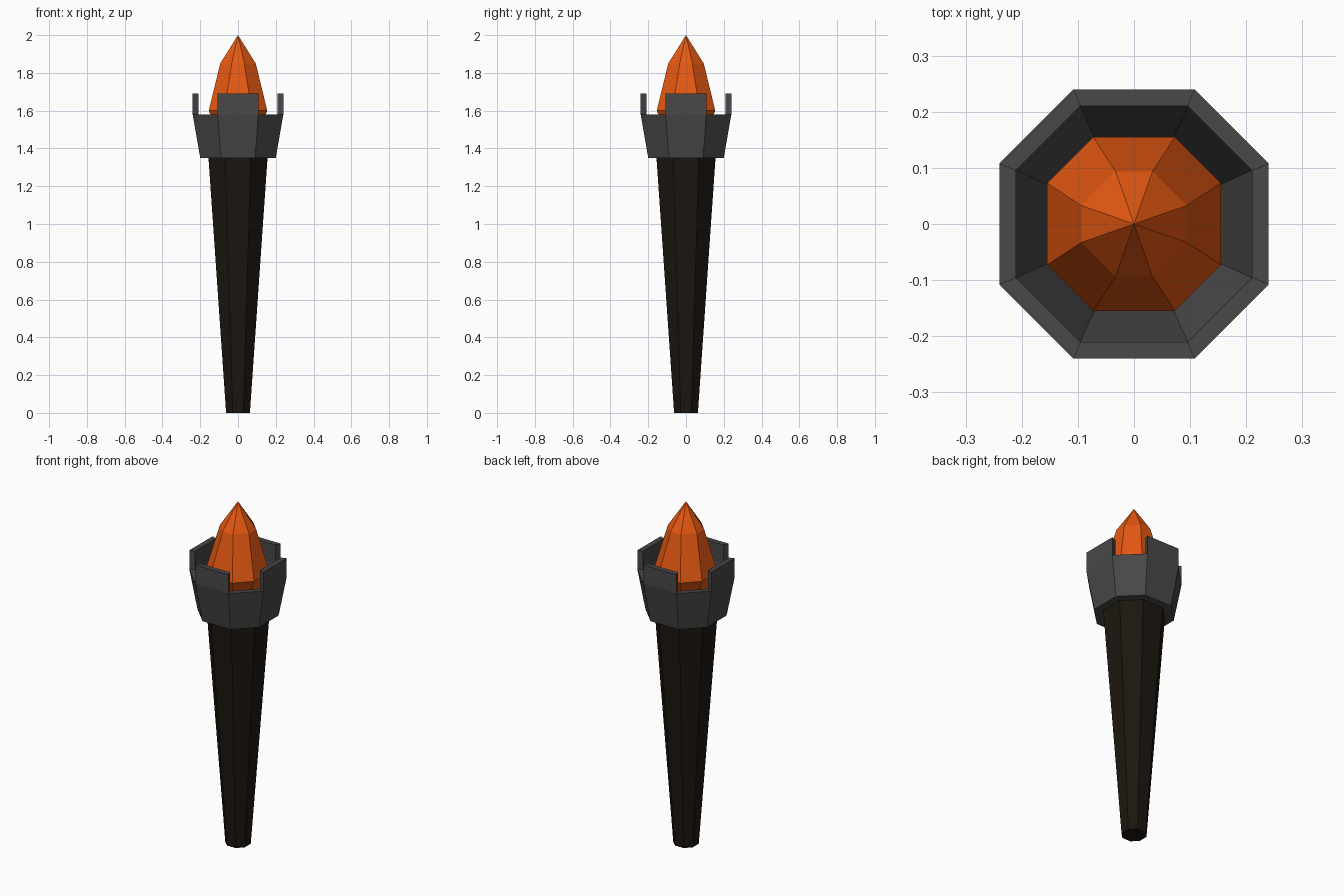
import bpy, bmesh

if "Cube" in bpy.data.objects:
    bpy.data.objects.remove(bpy.data.objects["Cube"])

def material(name, rgb):
    m = bpy.data.materials.new(name)
    m.diffuse_color = (*rgb, 1)
    m.use_nodes = True
    m.node_tree.nodes["Principled BSDF"].inputs["Base Color"].default_value = m.diffuse_color
    return m

def ring(bm, h, w, z):
    """Eight-sided ring: h = half width, w = half length of the axis-facing sides."""
    pts = [(h, -w), (h, w), (w, h), (-w, h), (-h, w), (-h, -w), (-w, -h), (w, -h)]
    return [bm.verts.new((x, y, z)) for x, y in pts]

def bridge(bm, a, b, twist=False):
    faces = []
    for i in range(8):
        j = (i + 1) % 8
        if twist:
            bm.faces.new((a[i], a[j], b[j]))
            bm.faces.new((a[i], b[j], b[i]))
        else:
            faces.append(bm.faces.new((a[i], a[j], b[j], b[i])))
    return faces

def finish(bm, name, mat):
    bmesh.ops.recalc_face_normals(bm, faces=bm.faces[:])
    me = bpy.data.meshes.new(name)
    bm.to_mesh(me)
    bm.free()
    me.materials.append(mat)
    ob = bpy.data.objects.new(name, me)
    bpy.context.collection.objects.link(ob)

# Tapered wooden handle
bm = bmesh.new()
low, high = ring(bm, 0.063, 0.028, 0), ring(bm, 0.157, 0.068, 1.36)
bridge(bm, low, high)
bm.faces.new(low[::-1])
bm.faces.new(high)
finish(bm, "handle", material("dark_wood", (0.012, 0.008, 0.005)))

# Hollow metal cup, with the four axis-facing rim segments raised
bm = bmesh.new()
base = ring(bm, 0.20, 0.09, 1.35)
outer = ring(bm, 0.24, 0.108, 1.58)
inner = ring(bm, 0.21, 0.096, 1.58)
floor = ring(bm, 0.15, 0.068, 1.40)
bm.faces.new(base[::-1])
bridge(bm, base, outer)
rim = bridge(bm, outer, inner)
bridge(bm, inner, floor)
bm.faces.new(floor)
res = bmesh.ops.extrude_face_region(bm, geom=rim[::2])
bmesh.ops.translate(bm, vec=(0, 0, 0.11),
                    verts=[g for g in res["geom"] if isinstance(g, bmesh.types.BMVert)])
finish(bm, "cup", material("dark_metal", (0.065, 0.065, 0.065)))

# Twisted faceted flame
bm = bmesh.new()
bottom = ring(bm, 0.10, 0.045, 1.48)
belly = ring(bm, 0.155, 0.073, 1.60)
shoulder = ring(bm, 0.094, 0.033, 1.85)
tip = bm.verts.new((0, 0, 2))
bm.faces.new(bottom[::-1])
bridge(bm, bottom, belly)
bridge(bm, belly, shoulder, twist=True)
for i in range(8):
    bm.faces.new((shoulder[i], shoulder[(i + 1) % 8], tip))
finish(bm, "flame", material("flame_orange", (0.8, 0.1, 0.006)))
